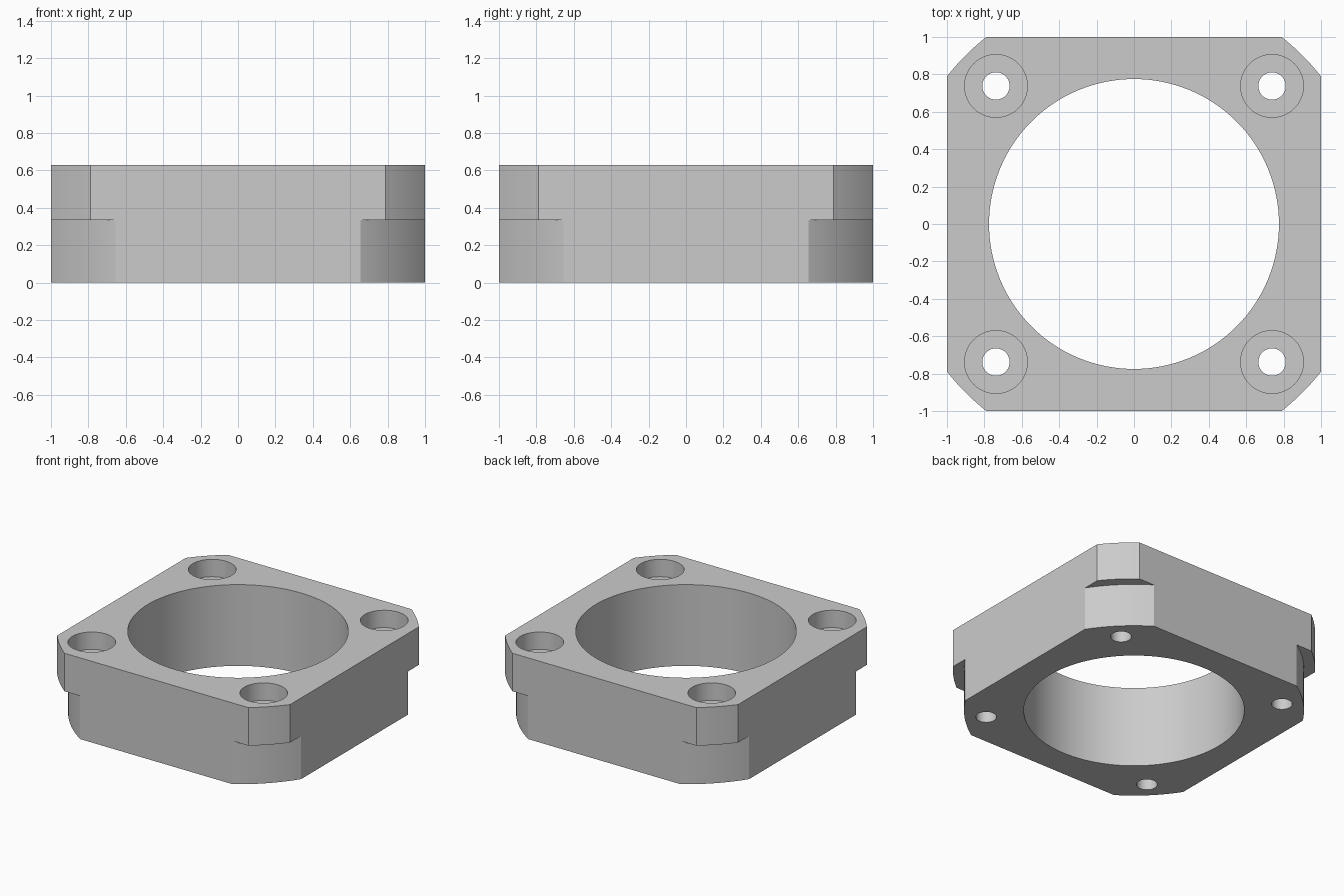
import bpy, bmesh, math

cube = bpy.data.objects.get("Cube")
if cube:
    bpy.data.objects.remove(cube, do_unlink=True)

HEIGHT = 0.63        # full thickness
STEP = 0.335         # height of the ledge at the corners
UPPER_R = 1.274      # corner rounding above the ledge
LOWER_R = 1.195      # corner rounding below the ledge
BORE_R = 0.775
BOLT_POS = 0.738
BOLT_R = 0.073
SINK_R = 0.168
SINK_DEPTH = 0.135

grey = bpy.data.materials.new("plain grey")
grey.use_nodes = True
colour = (0.6, 0.6, 0.6, 1)
grey.diffuse_color = colour
grey.node_tree.nodes["Principled BSDF"].inputs["Base Color"].default_value = colour


def add_object(name, bm):
    bmesh.ops.recalc_face_normals(bm, faces=bm.faces)
    mesh = bpy.data.meshes.new(name)
    bm.to_mesh(mesh)
    bm.free()
    mesh.materials.append(grey)
    obj = bpy.data.objects.new(name, mesh)
    bpy.context.collection.objects.link(obj)
    return obj


def turned(name, profile, segments, x=0, y=0):
    """Solid of revolution from (radius, z) points, capped at both ends."""
    bm = bmesh.new()
    angles = [math.tau * i / segments for i in range(segments)]
    rings = [[bm.verts.new((x + r * math.cos(a), y + r * math.sin(a), z))
              for a in angles] for r, z in profile]
    for low, high in zip(rings, rings[1:]):
        for i in range(segments):
            j = (i + 1) % segments
            bm.faces.new((low[i], low[j], high[j], high[i]))
    bm.faces.new(rings[0])
    bm.faces.new(rings[-1])
    return add_object(name, bm)


def carve(target, tool, operation):
    """Apply a boolean and discard the tool."""
    mod = target.modifiers.new(tool.name, 'BOOLEAN')
    mod.operation = operation
    mod.solver = 'EXACT'
    mod.object = tool
    bpy.context.view_layer.objects.active = target
    bpy.ops.object.modifier_apply(modifier=mod.name)
    bpy.data.objects.remove(tool, do_unlink=True)


# Square block
bm = bmesh.new()
bmesh.ops.create_cube(bm, size=1)
for v in bm.verts:
    v.co = (v.co.x * 2, v.co.y * 2, (v.co.z + 0.5) * HEIGHT)
flange = add_object("flange_block", bm)

# Rounded corners with a ledge
below, above = -0.1, HEIGHT + 0.1
carve(flange, turned("corner_rounding", [(LOWER_R, below), (LOWER_R, STEP),
                     (UPPER_R, STEP), (UPPER_R, above)], 192), 'INTERSECT')

# Central bore
carve(flange, turned("bore", [(BORE_R, below), (BORE_R, above)], 128), 'DIFFERENCE')

# Counterbored bolt holes
sink_floor = HEIGHT - SINK_DEPTH
for sx in (-1, 1):
    for sy in (-1, 1):
        hole = turned("bolt_hole", [(BOLT_R, below), (BOLT_R, sink_floor),
                      (SINK_R, sink_floor), (SINK_R, above)], 48,
                      sx * BOLT_POS, sy * BOLT_POS)
        carve(flange, hole, 'DIFFERENCE')

# Smooth the curved walls, keep the edges sharp
bpy.ops.object.select_all(action='DESELECT')
flange.select_set(True)
bpy.context.view_layer.objects.active = flange
bpy.ops.object.shade_smooth_by_angle(angle=math.radians(20))
